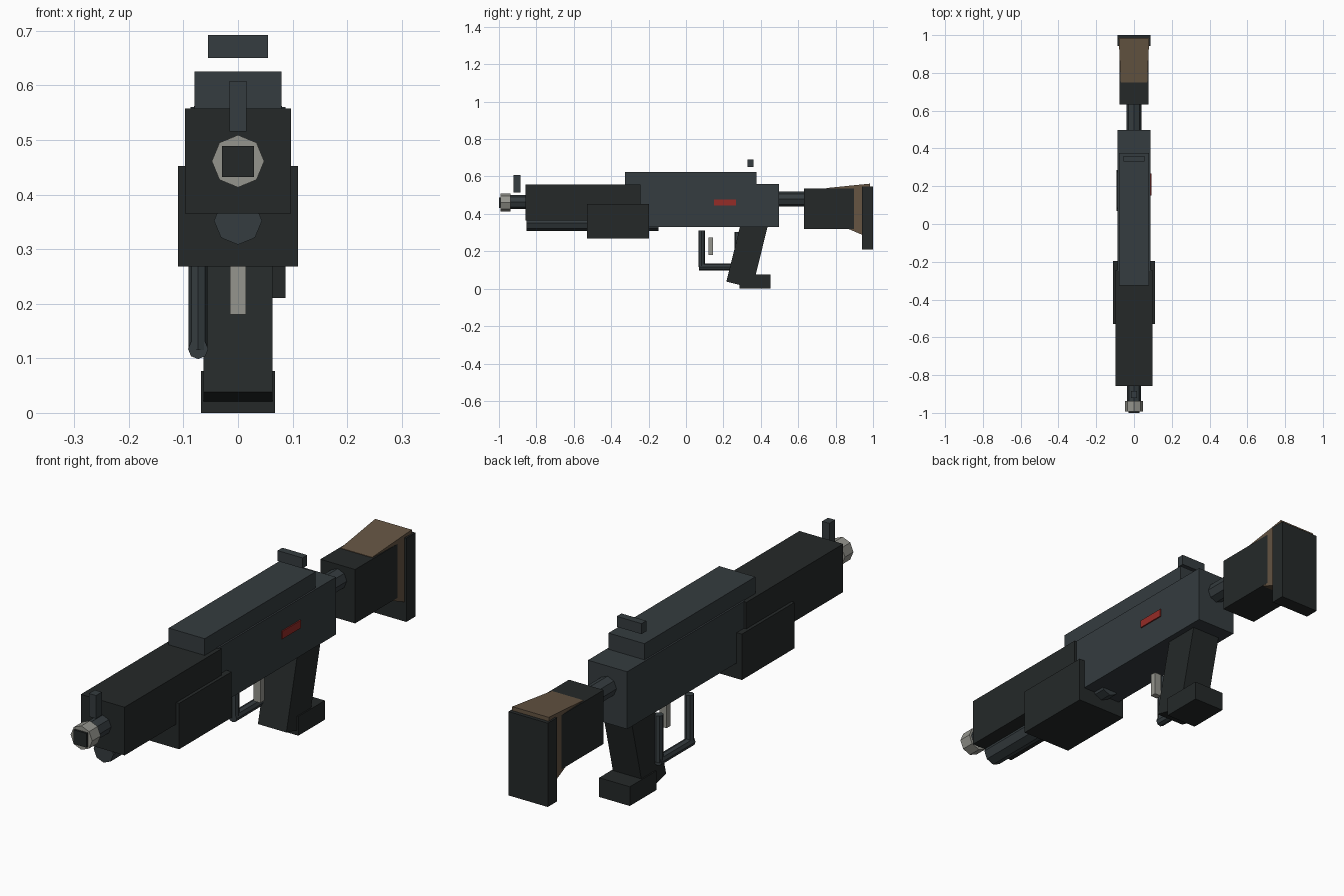
import bpy, bmesh, math
from mathutils import Vector

if "Cube" in bpy.data.objects:
    bpy.data.objects.remove(bpy.data.objects["Cube"])


def material(name, r, g, b):
    m = bpy.data.materials.new(name)
    m.diffuse_color = (r, g, b, 1)
    m.use_nodes = True
    m.node_tree.nodes["Principled BSDF"].inputs["Base Color"].default_value = m.diffuse_color
    return m


BLACK = material("black_polymer", 0.018, 0.022, 0.022)
STEEL = material("blued_steel", 0.035, 0.045, 0.05)
SILVER = material("bare_metal", 0.30, 0.30, 0.27)
WOOD = material("brown_wood", 0.13, 0.09, 0.055)
RED = material("red_paint", 0.30, 0.025, 0.02)


def finish(name, bm, mat):
    bmesh.ops.recalc_face_normals(bm, faces=bm.faces[:])
    me = bpy.data.meshes.new(name)
    bm.to_mesh(me)
    bm.free()
    me.materials.append(mat)
    ob = bpy.data.objects.new(name, me)
    bpy.context.collection.objects.link(ob)
    return ob


def prism(name, profile, widths, mat, x=0.0):
    """Side profile of (y, z) points, with a half width at each point."""
    bm = bmesh.new()
    left = [bm.verts.new((x - w, y, z)) for (y, z), w in zip(profile, widths)]
    right = [bm.verts.new((x + w, y, z)) for (y, z), w in zip(profile, widths)]
    bm.faces.new(left)
    bm.faces.new(right[::-1])
    n = len(profile)
    for i in range(n):
        j = (i + 1) % n
        bm.faces.new((left[i], right[i], right[j], left[j]))
    return finish(name, bm, mat)


def box(name, half_x, y0, y1, z0, z1, mat, x=0.0):
    return prism(name, [(y0, z0), (y1, z0), (y1, z1), (y0, z1)], [half_x] * 4, mat, x)


def rod(name, start, end, radius, mat):
    """Eight-sided cylinder between two points."""
    a, b = Vector(start), Vector(end)
    bm = bmesh.new()
    bmesh.ops.create_cone(bm, cap_ends=True, segments=8, radius1=radius,
                          radius2=radius, depth=(b - a).length)
    ob = finish(name, bm, mat)
    ob.location = (a + b) / 2
    ob.rotation_euler = (b - a).to_track_quat('Z', 'Y').to_euler()
    return ob


# Body
box("receiver", 0.087, -0.25, 0.497, 0.33, 0.56, STEEL)
box("top_cover", 0.08, -0.325, 0.377, 0.555, 0.625, STEEL)
box("handguard", 0.097, -0.857, -0.243, 0.365, 0.558, BLACK)
box("pump_grip", 0.11, -0.53, -0.197, 0.268, 0.452, BLACK)
box("side_marker", 0.012, 0.15, 0.268, 0.445, 0.476, RED, x=0.08)

# Barrel and tube magazine
rod("barrel", (0, -0.95, 0.463), (0, -0.80, 0.463), 0.038, STEEL)
rod("muzzle_ring", (0, -0.992, 0.461), (0, -0.938, 0.461), 0.048, SILVER)
box("muzzle_bore", 0.029, -1.0, -0.96, 0.432, 0.489, BLACK)
rod("magazine_tube", (0, -0.852, 0.352), (0, -0.147, 0.352), 0.044, STEEL)

# Sights
box("front_sight", 0.016, -0.922, -0.885, 0.515, 0.608, STEEL)
box("rear_sight", 0.055, 0.33, 0.36, 0.65, 0.692, STEEL)

# Pistol grip and its base
prism("pistol_grip", [(0.216, 0.038), (0.355, 0.003), (0.437, 0.335), (0.292, 0.345)],
      [0.063] * 4, BLACK)
box("grip_base", 0.068, 0.285, 0.453, 0.0, 0.077, BLACK)

# Trigger and its guard, which sits to the left side
box("trigger", 0.015, 0.12, 0.145, 0.18, 0.275, SILVER)
GX = -0.073
rod("guard_front", (GX, 0.083, 0.115), (GX, 0.083, 0.31), 0.0175, STEEL)
rod("guard_rear", (GX, 0.277, 0.115), (GX, 0.277, 0.302), 0.0175, STEEL)
rod("guard_bottom", (GX, 0.07, 0.117), (GX, 0.285, 0.117), 0.0185, STEEL)

# Stock
rod("stock_tube", (0, 0.48, 0.479), (0, 0.65, 0.479), 0.04, STEEL)
box("stock_body", 0.077, 0.632, 0.90, 0.32, 0.536, BLACK)
prism("stock_wood", [(0.75, 0.37), (0.985, 0.27), (0.985, 0.562), (0.75, 0.538)],
      [0.07, 0.081, 0.081, 0.07], WOOD)
box("butt_pad", 0.087, 0.942, 1.0, 0.21, 0.546, BLACK)
